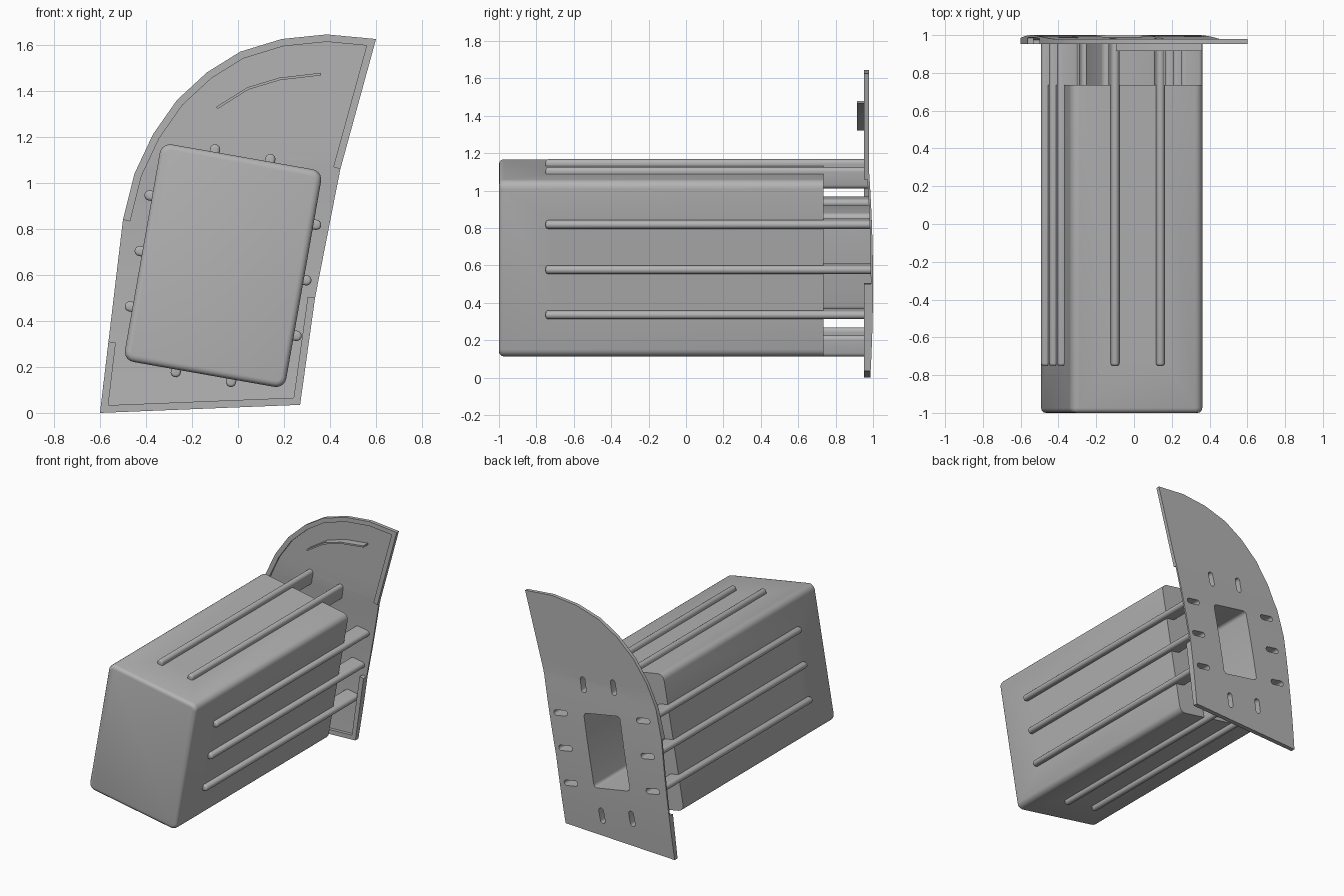
import bpy, bmesh, math
from mathutils import Vector

cube = bpy.data.objects.get("Cube")
if cube:
    bpy.data.objects.remove(cube)

grey = bpy.data.materials.new("plain_grey")
grey.use_nodes = True
grey.diffuse_color = (0.45, 0.45, 0.45, 1)
grey.node_tree.nodes["Principled BSDF"].inputs["Base Color"].default_value = (0.45, 0.45, 0.45, 1)

# Tilted frame of the housing, in the x-z plane
TILT = math.radians(10)
CENTRE = Vector((-0.065, 0.64))
U = Vector((math.cos(TILT), -math.sin(TILT)))
V = Vector((math.sin(TILT), math.cos(TILT)))
HALF_W, HALF_H = 0.356, 0.48
THICK = 0.012


def plate_y(z):
    """Front surface of the gently bowed plate."""
    return 0.967 + 0.021 * max(0, 1 - ((z - 0.5) / 0.6) ** 2)


def into_plate(z):
    return plate_y(z) + THICK / 2


def rounded(u, v, hw, hh, r, steps=5):
    """Rounded rectangle in the tilted frame."""
    pts = []
    for k, (su, sv) in enumerate(((1, 1), (-1, 1), (-1, -1), (1, -1))):
        for i in range(steps + 1):
            a = math.pi / 2 * (k + i / steps)
            pts.append(CENTRE + U * (u + su * (hw - r) + r * math.cos(a))
                       + V * (v + sv * (hh - r) + r * math.sin(a)))
    # drop points that coincide where straight sides vanish
    return [p for i, p in enumerate(pts) if (p - pts[i - 1]).length > 1e-5]


def finish(name, bm):
    bmesh.ops.recalc_face_normals(bm, faces=bm.faces)
    mesh = bpy.data.meshes.new(name)
    bm.to_mesh(mesh)
    bm.free()
    mesh.materials.append(grey)
    obj = bpy.data.objects.new(name, mesh)
    bpy.context.collection.objects.link(obj)
    return obj


def prism(name, outline, y0, y1, bevel=0):
    """Extrude an x-z outline from y0 to y1; y1 may be a function of z."""
    bm = bmesh.new()
    end = y1 if callable(y1) else lambda z: y1
    a = [bm.verts.new((p[0], y0, p[1])) for p in outline]
    b = [bm.verts.new((p[0], end(p[1]), p[1])) for p in outline]
    front = bm.faces.new(a)
    bm.faces.new(b[::-1])
    for i in range(len(a)):
        bm.faces.new((a[i - 1], a[i], b[i], b[i - 1]))
    bmesh.ops.recalc_face_normals(bm, faces=bm.faces)
    if bevel:
        bmesh.ops.bevel(bm, geom=list(front.edges), offset=bevel, segments=3,
                        profile=0.5, affect='EDGES')
    return finish(name, bm)


def strip(name, path, width, y0):
    """Narrow raised band on the right-hand side of a path."""
    pts = [Vector(p) for p in path]
    inner = []
    for i, p in enumerate(pts):
        d0 = (p - pts[i - 1]).normalized() if i else None
        d1 = (pts[i + 1] - p).normalized() if i < len(pts) - 1 else d0
        d0 = d0 or d1
        n0, n1 = Vector((d0.y, -d0.x)), Vector((d1.y, -d1.x))
        inner.append(p + (n0 + n1) * width / (1 + n0.dot(n1)))
    bm = bmesh.new()
    rows = []
    for p, q in zip(pts, inner):
        rows.append([bm.verts.new(c) for c in (
            (p.x, y0, p.y), (q.x, y0, q.y),
            (q.x, into_plate(q.y), q.y), (p.x, into_plate(p.y), p.y))])
    for r, s in zip(rows, rows[1:]):
        for k in range(4):
            bm.faces.new((r[k - 1], r[k], s[k], s[k - 1]))
    bm.faces.new(rows[0])
    bm.faces.new(rows[-1][::-1])
    return finish(name, bm)


# Housing
housing = prism("housing", rounded(0, 0, HALF_W, HALF_H, 0.045), -1, 0.735, 0.025)

# Mounting plate, sliced so that it can bow
arc = [(-0.5, 0.84), (-0.45, 1.04), (-0.37, 1.21), (-0.265, 1.36), (-0.135, 1.48),
       (0.01, 1.57), (0.19, 1.625), (0.385, 1.645), (0.6, 1.625)]
right_edge = [(0.445, 1.06), (0.335, 0.5), (0.27, 0.035)]
bm = bmesh.new()
bm.faces.new([bm.verts.new((x, 0, z)) for x, z in [(-0.6, 0)] + arc + right_edge])
for i in range(1, 13):
    bmesh.ops.bisect_plane(bm, geom=bm.verts[:] + bm.edges[:] + bm.faces[:],
                           plane_co=(0, 0, i * 0.1), plane_no=(0, 0, 1))
for v in bm.verts:
    v.co.y = plate_y(v.co.z)
back = bmesh.ops.extrude_face_region(bm, geom=bm.faces[:])
for v in back["geom"]:
    if isinstance(v, bmesh.types.BMVert):
        v.co.y += THICK
plate = finish("mounting_plate", bm)

# Raised rims and curved guide on the plate
rims = [strip("upper_rim", arc + right_edge[:1], 0.032, 0.953),
        strip("lower_rim", right_edge[1:] + [(-0.6, 0), (-0.563, 0.31)], 0.032, 0.953),
        strip("curved_guide", [(-0.095, 1.33), (0.04, 1.415), (0.18, 1.457), (0.36, 1.478)],
              0.011, 0.915)]

# Hollow ribs running along the sides, and the window tube
parts, cutters = [], []
R, LENGTH, WALL = 0.022, 0.115, 0.003
reach = R + 0.012 - LENGTH / 2
slots = []
for side in (-1, 1):
    slots += [("side", side * (HALF_W + reach), k * 0.245, LENGTH / 2, R) for k in (-1, 0, 1)]
    slots += [("end", k * 0.122, side * (HALF_H + reach), R, LENGTH / 2) for k in (-1, 1)]
for kind, u, v, hw, hh in slots:
    parts.append(prism(kind + "_rib", rounded(u, v, hw, hh, R), -0.75, into_plate, 0.012))
    cutters.append(prism("slot_cutter", rounded(u, v, hw - WALL, hh - WALL, R - WALL), -0.7, 1.1))
parts.append(prism("window_tube", rounded(0, 0, 0.15, 0.265, 0.03), 0.7, into_plate))
cutters.append(prism("window_cutter", rounded(0, 0, 0.145, 0.26, 0.025), -0.6, 1.1))

# Join the cutters and hollow everything out
bpy.ops.object.select_all(action='DESELECT')
for c in cutters:
    c.select_set(True)
bpy.context.view_layer.objects.active = cutters[-1]
bpy.ops.object.join()
cutter = cutters[-1]
cutter.hide_render = True
for obj in parts + [housing, plate]:
    mod = obj.modifiers.new("hollow", 'BOOLEAN')
    mod.operation, mod.solver, mod.object = 'DIFFERENCE', 'EXACT', cutter
    bpy.context.view_layer.objects.active = obj
    bpy.ops.object.modifier_apply(modifier=mod.name)
bpy.data.objects.remove(cutter)

# Smooth the rounded surfaces, keep the edges crisp
bpy.ops.object.select_all(action='DESELECT')
for obj in parts + rims + [housing, plate]:
    obj.select_set(True)
bpy.context.view_layer.objects.active = housing
bpy.ops.object.shade_smooth_by_angle(angle=math.radians(35))
